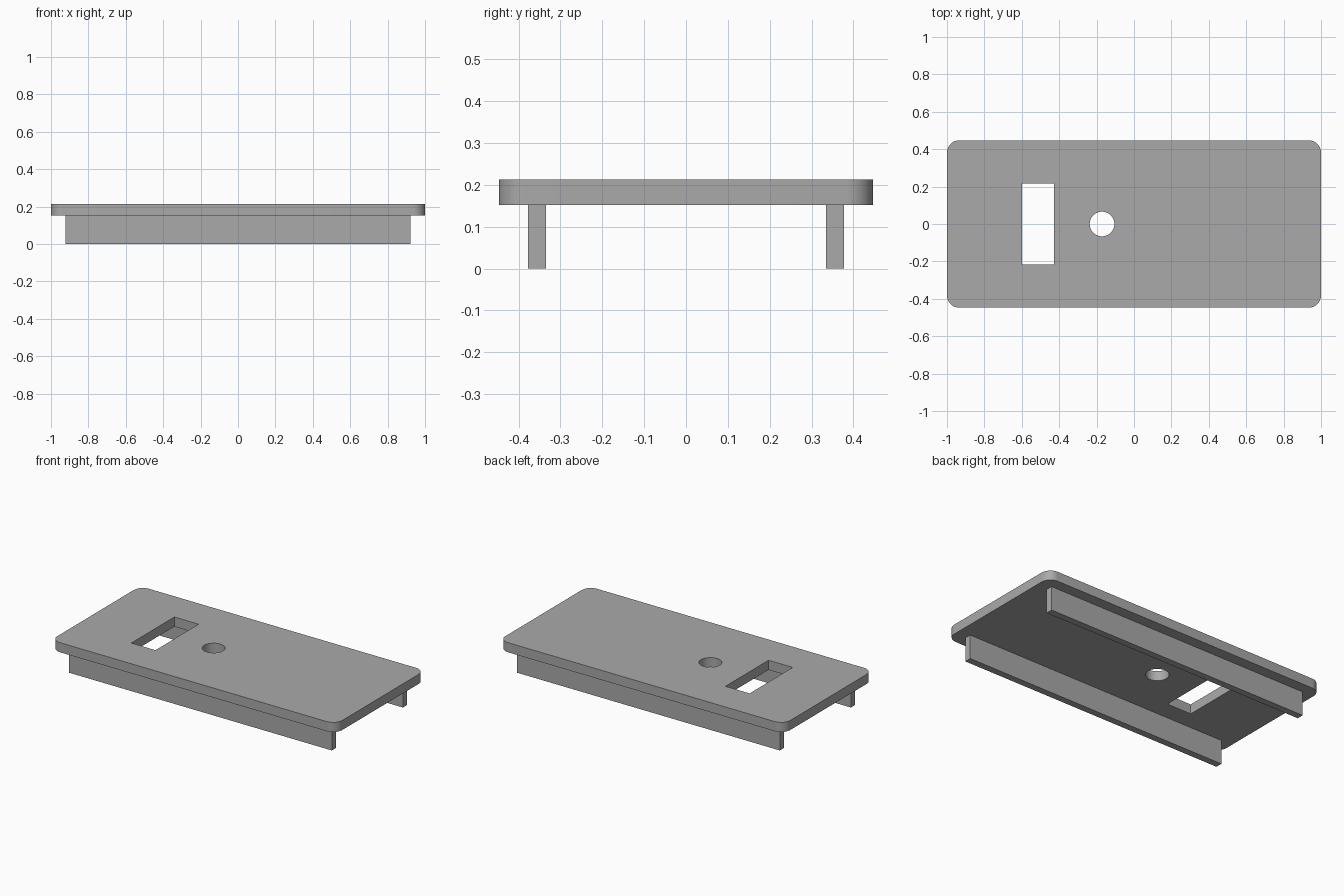
import bpy, bmesh

cube = bpy.data.objects.get("Cube")
if cube:
    bpy.data.objects.remove(cube, do_unlink=True)

grey = bpy.data.materials.new("plain grey")
grey.use_nodes = True
colour = (0.4, 0.4, 0.4, 1)
grey.diffuse_color = colour
grey.node_tree.nodes["Principled BSDF"].inputs["Base Color"].default_value = colour


def box(name, low, high, corner=0):
    """Box between two corners, with optional rounded upright edges."""
    bm = bmesh.new()
    bmesh.ops.create_cube(bm, size=1)
    for v in bm.verts:
        v.co = [h if c > 0 else l for c, l, h in zip(v.co, low, high)]
    if corner:
        upright = [e for e in bm.edges
                   if abs(e.verts[0].co.z - e.verts[1].co.z) > 0.01]
        bmesh.ops.bevel(bm, geom=upright, offset=corner, segments=10,
                        profile=0.5, affect='EDGES')
    mesh = bpy.data.meshes.new(name)
    bm.to_mesh(mesh)
    bm.free()
    mesh.materials.append(grey)
    obj = bpy.data.objects.new(name, mesh)
    bpy.context.collection.objects.link(obj)
    return obj


bottom, top = 0.152, 0.213

# Rounded plate
plate = box("plate", (-1, -0.447, bottom), (1, 0.447, top), 0.065)

# Cutters for the rectangular slot and the round hole
slot = box("slot_cutter", (-0.598, -0.216, 0), (-0.428, 0.216, 0.4))
bpy.ops.mesh.primitive_cylinder_add(vertices=48, radius=0.066, depth=0.4,
                                    location=(-0.171, 0, 0.2))
hole = bpy.context.object
hole.name = "hole_cutter"
hole.data.materials.append(grey)

for cutter in (slot, hole):
    mod = plate.modifiers.new(cutter.name, 'BOOLEAN')
    mod.operation = 'DIFFERENCE'
    mod.solver = 'EXACT'
    mod.object = cutter
bpy.ops.object.select_all(action='DESELECT')
plate.select_set(True)
bpy.context.view_layer.objects.active = plate
for mod in list(plate.modifiers):
    bpy.ops.object.modifier_apply(modifier=mod.name)
for cutter in (slot, hole):
    bpy.data.objects.remove(cutter, do_unlink=True)
bpy.ops.object.shade_smooth_by_angle(angle=0.5)

# Long rails under the front and back edges
for name, side in (("front_rail", -1), ("back_rail", 1)):
    near, far = sorted((side * 0.335, side * 0.378))
    box(name, (-0.923, near, 0), (0.923, far, bottom))
